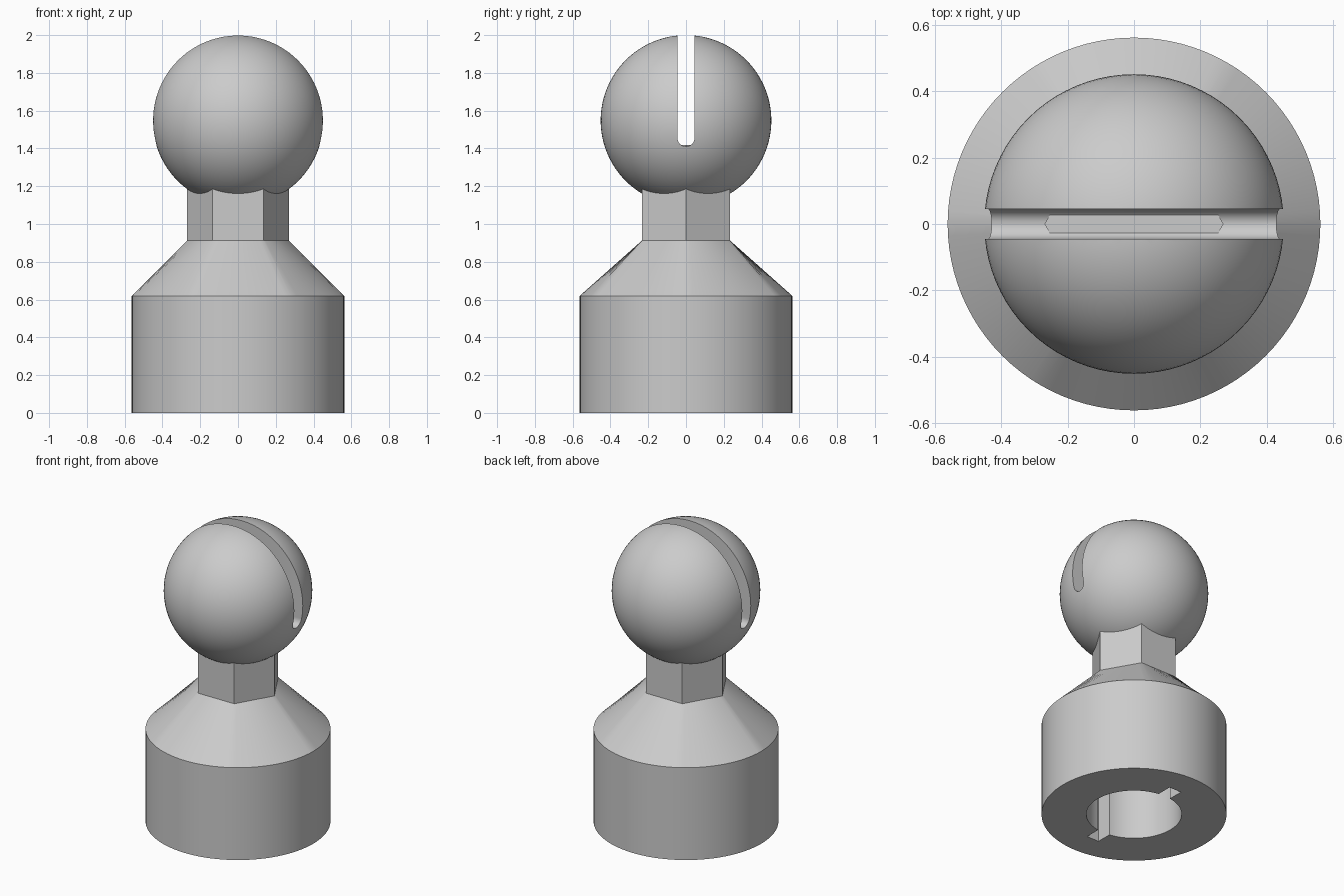
import bpy
import bmesh
from math import pi, cos, sin, radians

cube = bpy.data.objects.get("Cube")
if cube:
    bpy.data.objects.remove(cube, do_unlink=True)

GREY = (0.6, 0.6, 0.6, 1.0)
grey = bpy.data.materials.new("plain grey")
grey.use_nodes = True
grey.diffuse_color = GREY
grey.node_tree.nodes["Principled BSDF"].inputs["Base Color"].default_value = GREY

SIDES = 96
BASE_R, HEX_R = 0.5625, 0.27
BALL_R, BALL_Z = 0.452, 1.548
SLOT_HALF, SLOT_CENTRE = 0.045, 1.455


def add_object(name, bm):
    bmesh.ops.recalc_face_normals(bm, faces=bm.faces[:])
    mesh = bpy.data.meshes.new(name)
    bm.to_mesh(mesh)
    bm.free()
    mesh.materials.append(grey)
    obj = bpy.data.objects.new(name, mesh)
    bpy.context.collection.objects.link(obj)
    return obj


def loft(name, rings):
    """Closed skin through a list of equal-length point rings."""
    bm = bmesh.new()
    loops = [[bm.verts.new(p) for p in ring] for ring in rings]
    n = len(loops[0])
    for low, high in zip(loops, loops[1:]):
        for i in range(n):
            j = (i + 1) % n
            bm.faces.new((low[i], low[j], high[j], high[i]))
    bm.faces.new(loops[0][::-1])
    bm.faces.new(loops[-1])
    return add_object(name, bm)


def ring(radius, z, hexagon=False):
    points = []
    for i in range(SIDES):
        a = 2 * pi * i / SIDES
        r = radius
        if hexagon:
            r *= cos(pi / 6) / cos(a % (pi / 3) - pi / 6)
        points.append((r * cos(a), r * sin(a), z))
    return points


def cut(target, cutter):
    cutter.hide_render = True
    bpy.context.view_layer.objects.active = target
    mod = target.modifiers.new("cut", 'BOOLEAN')
    mod.operation = 'DIFFERENCE'
    mod.solver = 'EXACT'
    mod.object = cutter
    bpy.ops.object.modifier_apply(modifier=mod.name)
    bpy.data.objects.remove(cutter, do_unlink=True)


def smooth(obj):
    bpy.ops.object.select_all(action='DESELECT')
    obj.select_set(True)
    bpy.context.view_layer.objects.active = obj
    bpy.ops.object.shade_smooth_by_angle(angle=radians(25))


# Round base blending into a hexagonal neck
base = loft("base_and_neck", [
    ring(BASE_R, 0), ring(BASE_R, 0.62),
    ring(HEX_R, 0.912, True), ring(HEX_R, 1.419, True)])

# Socket in the underside with two opposite key notches
SOCKET_TOP = 0.6
cut(base, loft("socket_cutter", [ring(0.29, -0.1), ring(0.29, SOCKET_TOP)]))
corners = [(-0.045, -0.39), (0.045, -0.39), (0.045, 0.39), (-0.045, 0.39)]
cut(base, loft("notch_cutter",
               [[(x, y, z) for x, y in corners] for z in (-0.1, SOCKET_TOP)]))
smooth(base)

# Ball with a round-bottomed slot running side to side
bm = bmesh.new()
bmesh.ops.create_uvsphere(bm, u_segments=80, v_segments=48, radius=BALL_R)
bmesh.ops.translate(bm, verts=bm.verts[:], vec=(0, 0, BALL_Z))
ball = add_object("ball", bm)

STEPS = 16
profile = [(SLOT_HALF * cos(pi + pi * i / STEPS),
            SLOT_CENTRE + SLOT_HALF * sin(pi + pi * i / STEPS))
           for i in range(STEPS + 1)]
profile += [(SLOT_HALF, 2.2), (-SLOT_HALF, 2.2)]
cut(ball, loft("slot_cutter", [[(x, y, z) for y, z in profile] for x in (-1, 1)]))
smooth(ball)
